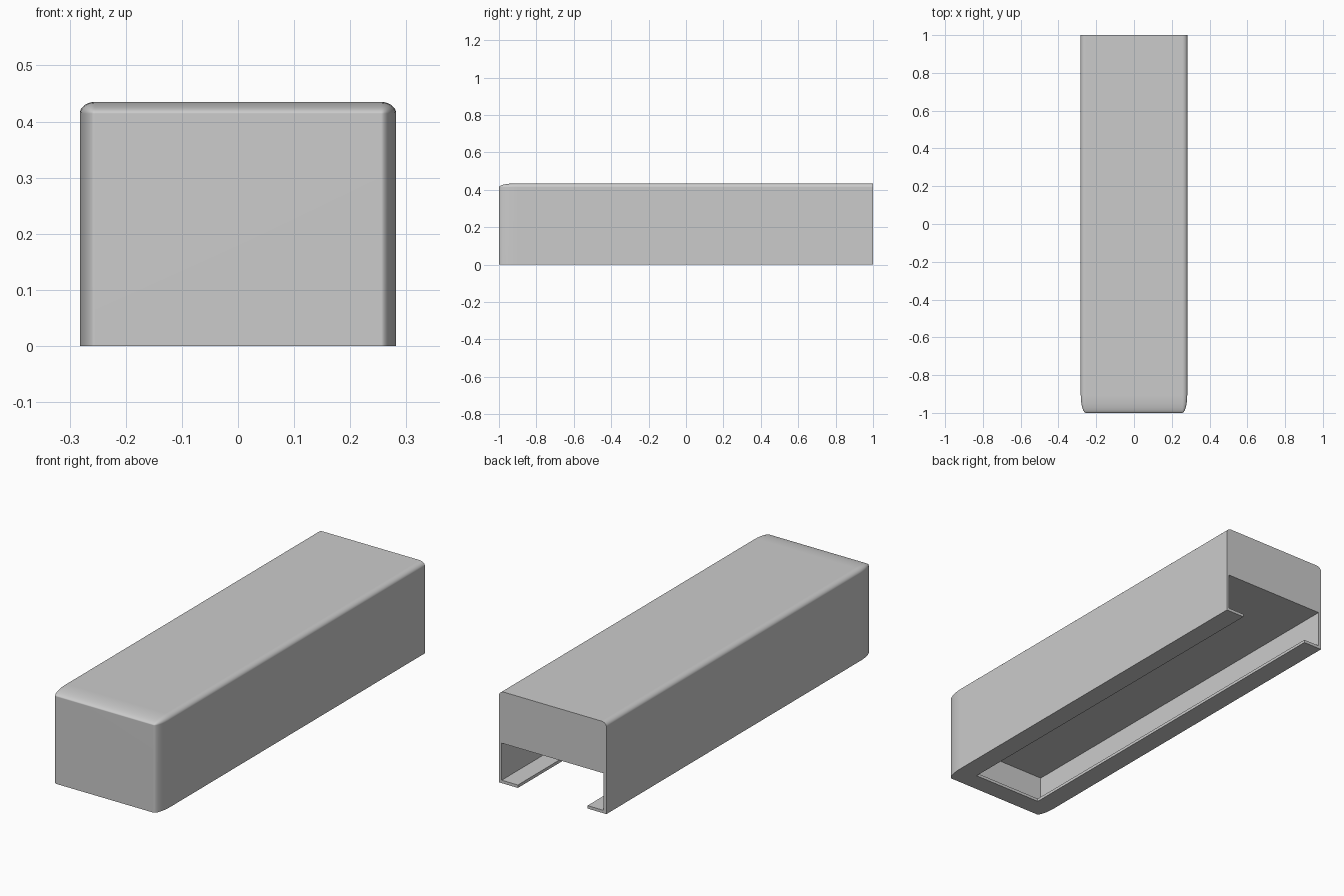
import bpy
import bmesh
from mathutils import Vector

if "Cube" in bpy.data.objects:
    bpy.data.objects.remove(bpy.data.objects["Cube"], do_unlink=True)

WIDTH, LENGTH, HEIGHT = 0.564, 2.0, 0.435
WALL, CEILING = 0.014, 0.19
SLOT_X, SLOT_FRONT = 0.183, -0.906

grey = bpy.data.materials.new("plain grey")
grey.use_nodes = True
colour = (0.6, 0.6, 0.6, 1)
grey.diffuse_color = colour
grey.node_tree.nodes["Principled BSDF"].inputs["Base Color"].default_value = colour


def make_object(name, bm):
    mesh = bpy.data.meshes.new(name)
    bm.to_mesh(mesh)
    bm.free()
    mesh.materials.append(grey)
    obj = bpy.data.objects.new(name, mesh)
    bpy.context.collection.objects.link(obj)
    return obj


def box(name, low, high):
    low, high = Vector(low), Vector(high)
    bm = bmesh.new()
    bmesh.ops.create_cube(bm, size=1)
    bmesh.ops.scale(bm, vec=high - low, verts=bm.verts)
    bmesh.ops.translate(bm, vec=(low + high) / 2, verts=bm.verts)
    return make_object(name, bm)


# Housing: rounded in unit space on top sides, top front and front uprights
bm = bmesh.new()
bmesh.ops.create_cube(bm, size=1)
rounded = []
for edge in bm.edges:
    mid = (edge.verts[0].co + edge.verts[1].co) / 2
    top_edge = mid.z > 0.4 and mid.y < 0.4
    front_upright = abs(mid.z) < 0.1 and mid.y < -0.4
    if top_edge or front_upright:
        rounded.append(edge)
bmesh.ops.bevel(bm, geom=rounded, offset=0.048, segments=8, profile=0.5,
                affect='EDGES')
bmesh.ops.scale(bm, vec=(WIDTH, LENGTH, HEIGHT), verts=bm.verts)
bmesh.ops.translate(bm, vec=(0, 0, HEIGHT / 2), verts=bm.verts)
housing = make_object("housing", bm)

# Channel: inner cavity open at the back, and narrower slot through the floor
inner_x = WIDTH / 2 - WALL
cutters = [
    box("cavity_cutter", (-inner_x, -1 + WALL, WALL), (inner_x, 1.1, CEILING)),
    box("slot_cutter", (-SLOT_X, SLOT_FRONT, -0.1), (SLOT_X, 1.2, CEILING / 2)),
]
bpy.context.view_layer.objects.active = housing
housing.select_set(True)
for cutter in cutters:
    cutter.hide_render = True
    cut = housing.modifiers.new("cut", 'BOOLEAN')
    cut.operation = 'DIFFERENCE'
    cut.solver = 'EXACT'
    cut.object = cutter
    bpy.ops.object.modifier_apply(modifier=cut.name)
    bpy.data.objects.remove(cutter, do_unlink=True)

# Smooth rounded edges, flat large faces
bpy.ops.object.shade_smooth_by_angle(angle=0.6)
weighted = housing.modifiers.new("even_shading", 'WEIGHTED_NORMAL')
weighted.keep_sharp = True
